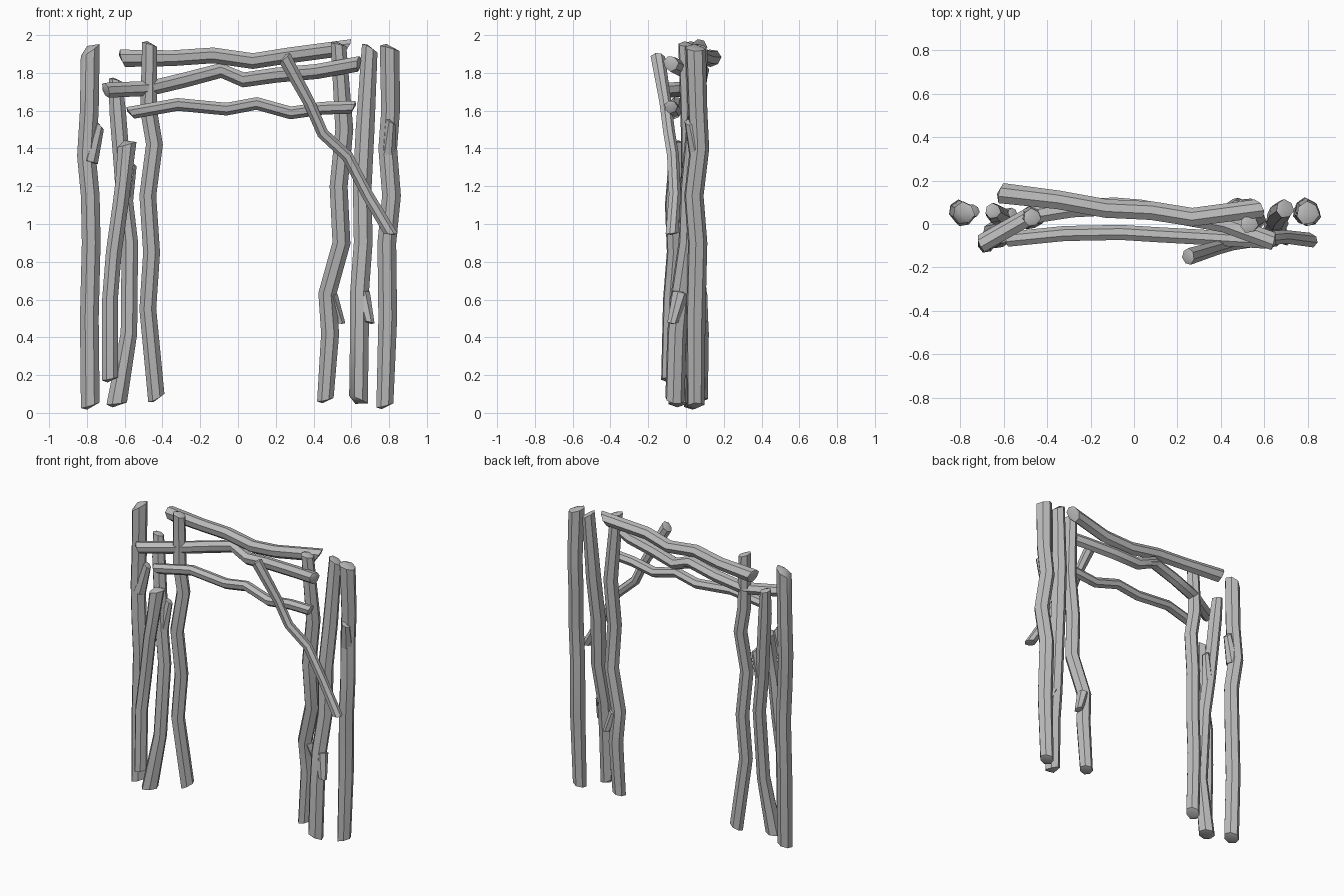
import bpy
import bmesh
from math import cos, sin, pi, radians
from mathutils import Vector

cube = bpy.data.objects.get("Cube")
if cube:
    bpy.data.objects.remove(cube, do_unlink=True)

wood = bpy.data.materials.new("weathered grey wood")
wood.use_nodes = True
grey = (.5, .5, .5, 1)
wood.diffuse_color = grey
wood.node_tree.nodes["Principled BSDF"].inputs["Base Color"].default_value = grey

SIDES = 7


def ring(bm, centre, direction, radius, turn=0.0):
    """Slightly irregular ring of vertices around a log axis."""
    side = direction.orthogonal().normalized()
    reference = Vector((0, 1, 0)) if abs(direction.y) < .8 else Vector((1, 0, 0))
    side = direction.cross(reference).normalized()
    other = direction.cross(side)
    verts = []
    for i in range(SIDES):
        angle = 2 * pi * i / SIDES + turn
        reach = radius * (1.06 if i % 2 else .98)
        verts.append(bm.verts.new(centre + (side * cos(angle) + other * sin(angle)) * reach))
    return verts


def bridge(bm, lower, upper):
    for i in range(SIDES):
        j = (i + 1) % SIDES
        bm.faces.new((lower[i], lower[j], upper[j], upper[i]))


def cap(bm, verts, direction, radius, slant):
    """Hewn end: the rim is cut at an angle and closed on an off-centre tip."""
    centre = sum((v.co for v in verts), Vector()) / SIDES
    rim = verts[0].co - centre
    for v in verts:
        v.co += direction * slant * rim.normalized().dot(v.co - centre)
    tip = bm.verts.new(centre + direction * radius * .45 + rim * .3)
    for i in range(SIDES):
        bm.faces.new((verts[i], verts[(i + 1) % SIDES], tip))


def sweep(bm, points, radii, slants):
    """Bent log through the points, with a hewn end on each side."""
    path = [Vector(p) for p in points]
    last = len(path) - 1
    rings = []
    for i, p in enumerate(path):
        direction = (path[min(i + 1, last)] - path[max(i - 1, 0)]).normalized()
        rings.append(ring(bm, p, direction, radii[i], turn=.3))
    for lower, upper in zip(rings, rings[1:]):
        bridge(bm, lower, upper)
    cap(bm, rings[0], (path[0] - path[1]).normalized(), radii[0], slants[0])
    cap(bm, rings[-1], (path[-1] - path[-2]).normalized(), radii[-1], slants[1])


def log(name, points, radius, slants=(.3, .3), ends=(1, 1), stub=None):
    bm = bmesh.new()
    radii = [radius] * len(points)
    radii[0] *= ends[0]
    radii[-1] *= ends[1]
    sweep(bm, points, radii, slants)
    if stub:
        # Broken branch growing out of the trunk
        sweep(bm, stub, [radius * .85, radius * .55], (0, .5))
    bmesh.ops.recalc_face_normals(bm, faces=bm.faces)
    mesh = bpy.data.meshes.new(name)
    bm.to_mesh(mesh)
    bm.free()
    mesh.materials.append(wood)
    obj = bpy.data.objects.new(name, mesh)
    bpy.context.collection.objects.link(obj)
    bpy.ops.object.select_all(action="DESELECT")
    obj.select_set(True)
    bpy.context.view_layer.objects.active = obj
    bpy.ops.object.shade_smooth_by_angle(angle=radians(40))


# Upright logs on the right
log("right_outer_post",
    [(-.785, .04, .04), (-.79, .05, .5), (-.78, .05, .9), (-.785, .04, 1.15),
     (-.805, .06, 1.36), (-.79, .05, 1.6), (-.785, .05, 1.92)],
    .05, slants=(.3, -.7), stub=[(-.785, .05, 1.33), (-.735, .06, 1.52)])
log("right_middle_post",
    [(-.645, -.04, .05), (-.58, -.02, .42), (-.575, .02, .9), (-.605, .03, 1.15),
     (-.62, .04, 1.35), (-.64, .05, 1.6), (-.65, .06, 1.76)],
    .044, ends=(1.2, .8), stub=[(-.595, .03, 1.12), (-.56, .05, 1.32)])
log("right_leaning_post",
    [(-.68, -.09, .18), (-.68, -.08, .6), (-.66, -.06, .85), (-.625, -.07, 1.1),
     (-.61, -.06, 1.22), (-.59, -.04, 1.42)],
    .042, slants=(.2, -.4), ends=(1, 1.15))
log("right_inner_post",
    [(-.435, .07, .08), (-.48, .03, .55), (-.46, .04, .85), (-.48, .02, 1.15),
     (-.445, .04, 1.42), (-.475, .04, 1.6), (-.47, .03, 1.95)],
    .045, slants=(.4, .3), ends=(1, .9))

# Upright logs on the left
log("left_inner_post",
    [(.46, .07, .07), (.485, .07, .42), (.47, .06, .63), (.545, .03, .9),
     (.53, .02, 1.2), (.56, .02, 1.5), (.53, 0, 1.95)],
    .048, ends=(.9, .85), stub=[(.49, .07, .62), (.54, .09, .48)])
log("left_middle_post",
    [(.635, -.06, .07), (.64, -.05, .42), (.64, -.03, .63), (.66, .01, .9),
     (.655, .02, 1.2), (.67, .05, 1.5), (.695, .07, 1.93)],
    .05, slants=(-.4, .5), ends=(1, .85), stub=[(.66, -.03, .63), (.695, -.07, .48)])
log("left_outer_post",
    [(.775, .05, .04), (.79, .05, .5), (.785, .06, .9), (.81, .04, 1.15),
     (.79, .07, 1.4), (.805, .06, 1.6), (.8, .05, 1.93)],
    .05, slants=(.3, .3), ends=(.9, 1.05), stub=[(.79, .06, 1.36), (.81, .02, 1.54)])

# Cross beams
log("top_beam",
    [(-.61, .14, 1.88), (-.35, .11, 1.88), (-.13, .07, 1.895), (.08, .06, 1.865),
     (.27, .03, 1.895), (.57, .07, 1.935)],
    .042, ends=(1.1, 1), slants=(.3, .8))
log("middle_beam",
    [(-.7, -.09, 1.71), (-.47, .04, 1.72), (-.28, .07, 1.765), (-.09, .08, 1.815),
     (.03, .07, 1.765), (.2, .04, 1.79), (.42, 0, 1.81), (.64, -.08, 1.85)],
    .04, stub=[(-.01, .07, 1.78), (-.12, .1, 1.81)])
log("lower_beam",
    [(-.57, -.07, 1.59), (-.32, -.045, 1.635), (-.06, -.04, 1.61), (.1, -.05, 1.64),
     (.28, -.06, 1.59), (.45, -.07, 1.615), (.61, -.08, 1.62)],
    .034, slants=(.5, .4))

# Diagonal brace
log("diagonal_brace",
    [(.25, -.15, 1.88), (.38, -.11, 1.64), (.45, -.09, 1.48), (.58, -.07, 1.36),
     (.69, -.06, 1.15), (.81, -.075, .95)],
    .031, slants=(.3, .6), ends=(1.2, 1.05))
